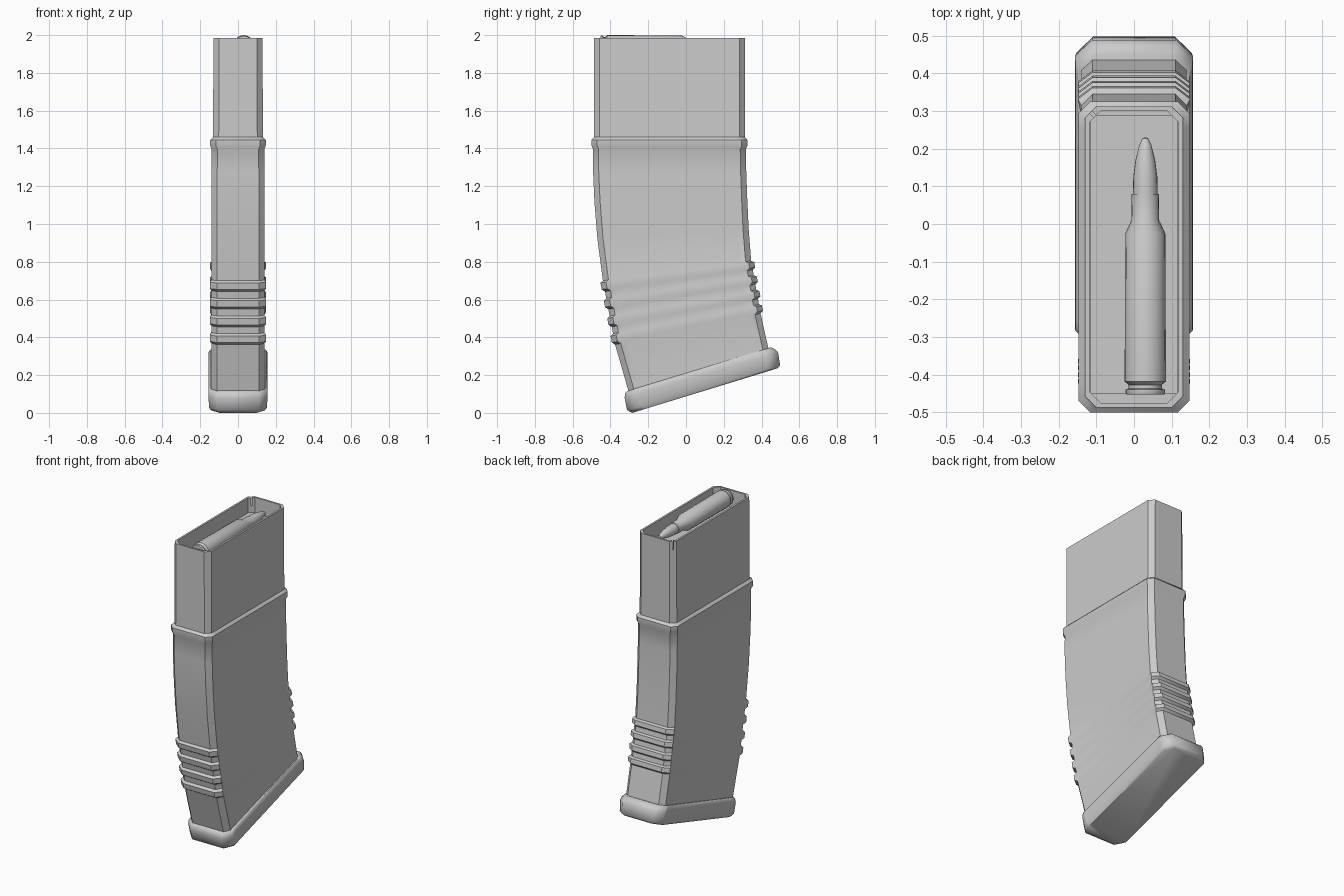
import bpy, bmesh, math
from mathutils import Vector

if "Cube" in bpy.data.objects:
    bpy.data.objects.remove(bpy.data.objects["Cube"])


def finish(name, bm, angle=35):
    bmesh.ops.recalc_face_normals(bm, faces=bm.faces)
    me = bpy.data.meshes.new(name)
    bm.to_mesh(me)
    bm.free()
    ob = bpy.data.objects.new(name, me)
    bpy.context.collection.objects.link(ob)
    smooth(ob, angle)
    return ob


def smooth(ob, angle):
    bpy.ops.object.select_all(action='DESELECT')
    ob.select_set(True)
    bpy.context.view_layer.objects.active = ob
    bpy.ops.object.shade_smooth_by_angle(angle=math.radians(angle))


def section(front, back, w, c, rib=0.0, out=0.0):
    """Chamfered rectangle spanning front -> back (y, z); ribs swell only the two ends."""
    f, b = Vector(front), Vector(back)
    u = (b - f).normalized()
    n = (b - f).length
    half = [(w + out - c, -rib - out), (w + out + 0.6 * rib, c - rib - out), (w + out, c + 0.03),
            (w + out, n - c - 0.03), (w + out + 0.6 * rib, n - c + rib + out), (w + out - c, n + rib + out)]
    ring = half + [(-x, s) for x, s in reversed(half)]
    return [(x, *(f + u * s)) for x, s in ring]


def loft(name, sections, angle=35):
    bm = bmesh.new()
    rings = [[bm.verts.new(p) for p in s] for s in sections]
    for a, b in zip(rings, rings[1:]):
        for i in range(len(a)):
            j = (i + 1) % len(a)
            bm.faces.new((a[i], a[j], b[j], b[i]))
    bm.faces.new(rings[0])
    bm.faces.new(rings[-1])
    return finish(name, bm, angle)


def mix(a, b, t):
    return tuple(p + (q - p) * t for p, q in zip(a, b))


# Curved hollow body: inner well, rim, upper part, collar, curved lower part
C = 0.03
top_f, top_b = (-0.487, 1.985), (0.312, 1.985)
body = [section((-0.487, 1.875), (0.312, 1.875), 0.13, C, out=-0.012),
        section(top_f, top_b, 0.13, C, out=-0.012),
        section(top_f, top_b, 0.13, C),
        section((-0.487, 1.46), (0.312, 1.46), 0.132, C)]
for z, out in ((1.445, 0.008), (1.415, 0.008), (1.395, 0.0)):
    body.append(section((-0.492, z), (0.317, z), 0.139, C, out=out))
for f, b in (((-0.492, 1.28), (0.319, 1.28)), ((-0.485, 1.12), (0.324, 1.14)),
             ((-0.469, 0.92), (0.332, 0.97))):
    body.append(section(f, b, 0.14, C))

# Grip ribs on the two narrow ends
f0, b0, f1, b1 = (-0.44, 0.70), (0.345, 0.805), (-0.375, 0.36), (0.395, 0.525)
for i in range(4):
    for t, rib in ((0, 0), (0.03, 0.015), (0.13, 0.015), (0.17, 0)):
        k = i * 0.275 + t
        body.append(section(mix(f0, f1, k), mix(b0, b1, k), 0.14, C, rib=rib))
body.append(section((-0.30, 0.10), (0.44, 0.325), 0.14, C))
shell = loft("magazine_body", body)

# Narrow slit in the back left corner of the rim
bpy.ops.mesh.primitive_cube_add(size=1, location=(-0.115, 0.297, 1.97), rotation=(0, 0, math.radians(45)))
cutter = bpy.context.object
cutter.scale = (0.008, 0.08, 0.08)
cutter.hide_render = True
mod = shell.modifiers.new("slit", 'BOOLEAN')
mod.operation, mod.object, mod.solver = 'DIFFERENCE', cutter, 'EXACT'
bpy.context.view_layer.objects.active = shell
bpy.ops.object.modifier_move_to_index(modifier="slit", index=0)
bpy.ops.object.modifier_apply(modifier="slit")
bpy.data.objects.remove(cutter)

# Sloping base plate with rounded edges
loft("base_plate", [
    section((-0.285, 0.0), (0.485, 0.236), 0.142, 0.045),
    section((-0.312, 0.015), (0.498, 0.252), 0.153, 0.045),
    section((-0.325, 0.08), (0.488, 0.318), 0.157, 0.045),
    section((-0.322, 0.105), (0.474, 0.335), 0.155, 0.045),
    section((-0.308, 0.117), (0.45, 0.347), 0.147, 0.045)], 50)

# Follower plate under the cartridge
bpy.ops.mesh.primitive_cube_add(size=1, location=(0, -0.08, 1.878))
plate = bpy.context.object
plate.name = "follower_plate"
plate.scale = (0.232, 0.74, 0.024)

# Cartridge: (radius, y) profile spun about its long axis
profile = [(0, -0.453), (0.05, -0.453), (0.052, -0.449), (0.052, -0.44), (0.044, -0.437), (0.044, -0.427),
           (0.055, -0.418), (0.053, -0.025), (0.037, 0.01), (0.036, 0.08), (0.033, 0.08), (0.032, 0.125),
           (0.026, 0.17), (0.016, 0.21), (0.008, 0.227), (0, 0.231)]
bm = bmesh.new()
axis = Vector((0.03, 0, 1.945))
verts = [bm.verts.new(axis + Vector((0, y, r))) for r, y in profile]
edges = [bm.edges.new(p) for p in zip(verts, verts[1:])]
bmesh.ops.spin(bm, geom=verts + edges, cent=axis, axis=(0, 1, 0), angle=math.tau, steps=20)
bmesh.ops.remove_doubles(bm, verts=bm.verts, dist=1e-4)
finish("cartridge", bm, 30)
